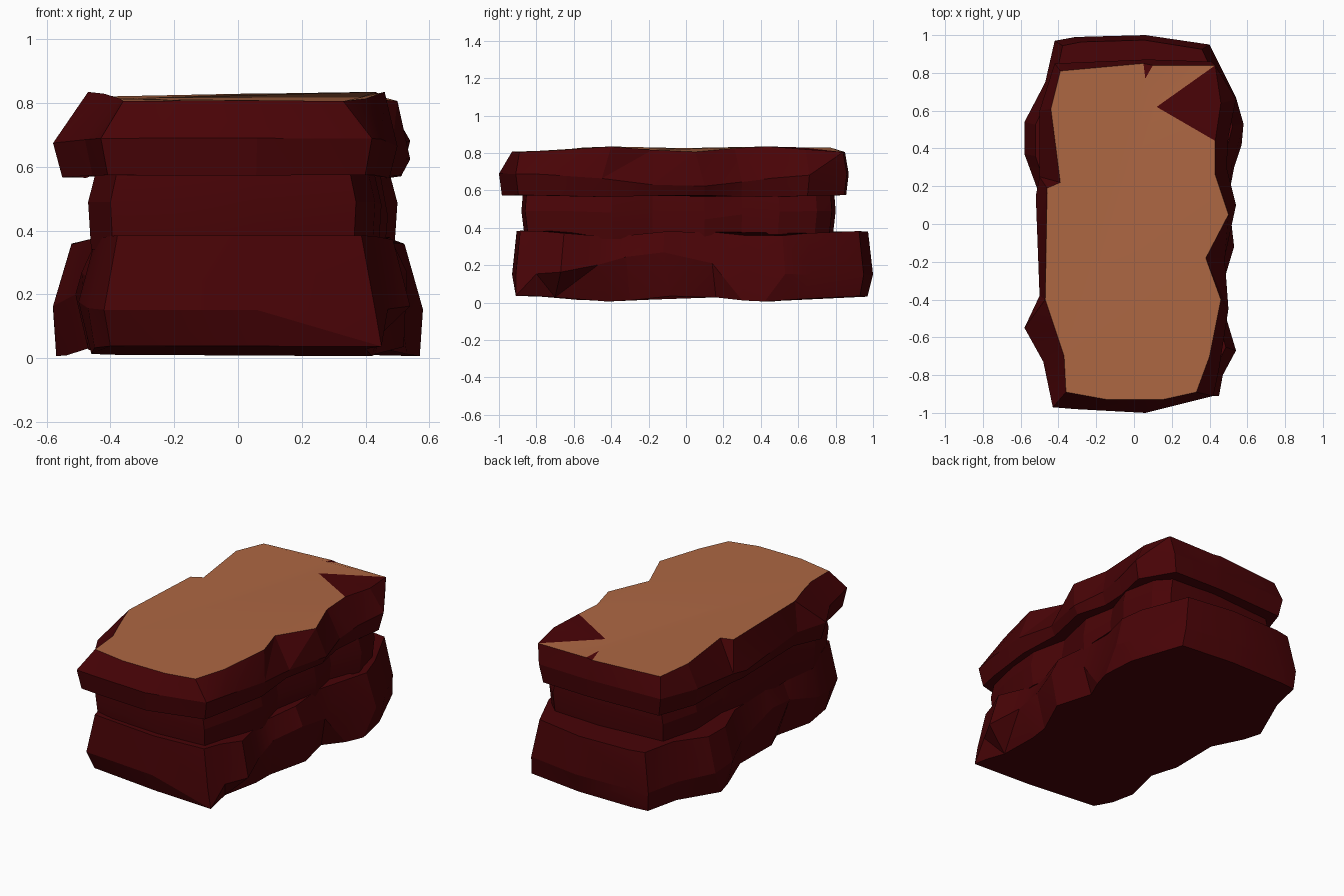
import bpy
import bmesh
import math
import random

random.seed(7)
if "Cube" in bpy.data.objects:
    bpy.data.objects.remove(bpy.data.objects["Cube"], do_unlink=True)


def make_material(name, colour):
    mat = bpy.data.materials.new(name)
    mat.use_nodes = True
    mat.diffuse_color = colour
    shader = mat.node_tree.nodes["Principled BSDF"]
    shader.inputs["Base Color"].default_value = colour
    shader.inputs["Roughness"].default_value = 0.9
    return mat


dark_rock = make_material("dark_red_rock", (0.065, 0.001, 0.002, 1))
tan_ground = make_material("tan_ground", (0.42, 0.135, 0.056, 1))


def inset(outline, dx, dy):
    """Pull an outline toward the centre by roughly the given distances."""
    return [(x * (1 - dx / 0.5), y * (1 - dy / 0.95)) for x, y in outline]


def ripple(level, size):
    """Height that rises and falls along the length of the rock."""
    return lambda y: level + size * math.cos(2 * math.pi * y / 0.85)


def hump(level, size, centre, width):
    """Height with one rise, or dip, part way along the rock."""
    return lambda y: level + size * math.exp(-((y - centre) / width) ** 2)


def build_slab(name, layers, notches=()):
    """Loft rings given as (outline, height along y), bottom to top."""
    bm = bmesh.new()
    rings = [[bm.verts.new((x, y, height(y))) for x, y in outline]
             for outline, height in layers]
    count = len(rings[0])
    for low, high in zip(rings, rings[1:]):
        for i in range(count):
            j = (i + 1) % count
            quad = [low[i], low[j], high[j], high[i]]
            # vary the split so the facets look chipped
            if random.random() < 0.5:
                quad = quad[1:] + quad[:1]
            bm.faces.new((quad[0], quad[1], quad[2]))
            bm.faces.new((quad[0], quad[2], quad[3]))
    bm.faces.new(rings[0][::-1])
    top = list(rings[-1])
    # bare rock chips cut into the ground on top, last edge first
    for edge, tip_position in notches:
        tip = bm.verts.new(tip_position)
        bm.faces.new((top[edge], top[edge + 1], tip))
        top.insert(edge + 1, tip)
    cap = bm.faces.new(top)
    cap.material_index = 1 if notches else 0
    bmesh.ops.recalc_face_normals(bm, faces=bm.faces)
    mesh = bpy.data.meshes.new(name)
    bm.to_mesh(mesh)
    bm.free()
    mesh.materials.append(dark_rock)
    mesh.materials.append(tan_ground)
    slab = bpy.data.objects.new(name, mesh)
    bpy.context.collection.objects.link(slab)
    bpy.ops.object.select_all(action="DESELECT")
    slab.select_set(True)
    bpy.context.view_layer.objects.active = slab
    bpy.ops.object.shade_smooth_by_angle(angle=math.radians(15))
    return slab


# Bottom slab: the widest and tallest layer, undercut along its sides
foot = [(-.40, -.84), (.06, -.89), (.45, -.91), (.43, -.82), (.40, -.70), (.42, -.42),
        (.43, -.30), (.52, -.08), (.46, .16), (.53, .30), (.57, .42), (.54, .62),
        (.41, .93), (.06, .97), (-.31, .97), (-.41, .96), (-.46, .75), (-.57, .47),
        (-.54, .36), (-.47, .14), (-.47, -.17), (-.40, -.32), (-.46, -.56), (-.45, -.73)]
base = [(-.42, -.89), (.06, -.93), (.43, -.91), (.47, -.80), (.54, -.67), (.48, -.47),
        (.47, -.32), (.53, -.12), (.50, .14), (.52, .32), (.58, .53), (.54, .67),
        (.40, .95), (.06, 1.0), (-.31, .99), (-.42, .97), (-.47, .75), (-.58, .54),
        (-.58, .37), (-.51, .18), (-.49, -.15), (-.46, -.36), (-.50, -.58), (-.47, -.75)]
build_slab("bottom_slab", [
    (foot, ripple(.022, .016)),
    (base, hump(.15, .12, -.15, .35)),
    (inset(base, .05, .025), ripple(.37, .015)),
])

# Middle slab: a recessed band
band = [(-.40, -.83), (-.28, -.86), (.06, -.88), (.37, -.86), (.43, -.62), (.45, -.40),
        (.40, -.18), (.47, .10), (.43, .30), (.50, .50), (.45, .70), (.37, .78),
        (.05, .80), (-.38, .77), (-.44, .52), (-.42, .24), (-.46, .05), (-.44, -.38),
        (-.47, -.60)]
build_slab("middle_slab", [
    (inset(band, .01, .02), ripple(.34, 0)),
    (band, hump(.49, -.05, 0, .3)),
    (inset(band, .03, .01), ripple(.60, 0)),
])

# Top slab: an overhanging layer with the ground as its cap;
# the ground has a large chip on one long edge and a sliver at the back
belly = [(-.43, -.97), (-.31, -.98), (.06, -1.0), (.42, -.91), (.45, -.77), (.50, -.45),
         (.48, -.18), (.54, .10), (.49, .30), (.50, .46), (.54, .66), (.41, .86),
         (.10, .87), (.05, .87), (-.42, .85), (-.50, .60), (-.50, .25), (-.52, .15),
         (-.50, -.38), (-.58, -.55), (-.48, -.73)]
rim = [(-.36, -.89), (-.14, -.93), (.15, -.93), (.33, -.89), (.40, -.70), (.46, -.40),
       (.38, -.18), (.50, .05), (.43, .26), (.43, .44), (.46, .64), (.43, .84),
       (.10, .84), (.05, .85), (-.39, .81), (-.44, .61), (-.39, .22), (-.46, .19),
       (-.47, -.40), (-.42, -.55), (-.37, -.70)]
build_slab("top_slab", [
    (inset(belly, .025, .015), ripple(.57, .005)),
    (belly, hump(.69, -.07, 0, .45)),
    (rim, ripple(.82, -.015)),
], notches=[(12, (.06, .77, .83)), (10, (.12, .62, .83)), (9, (.12, .62, .83))])
